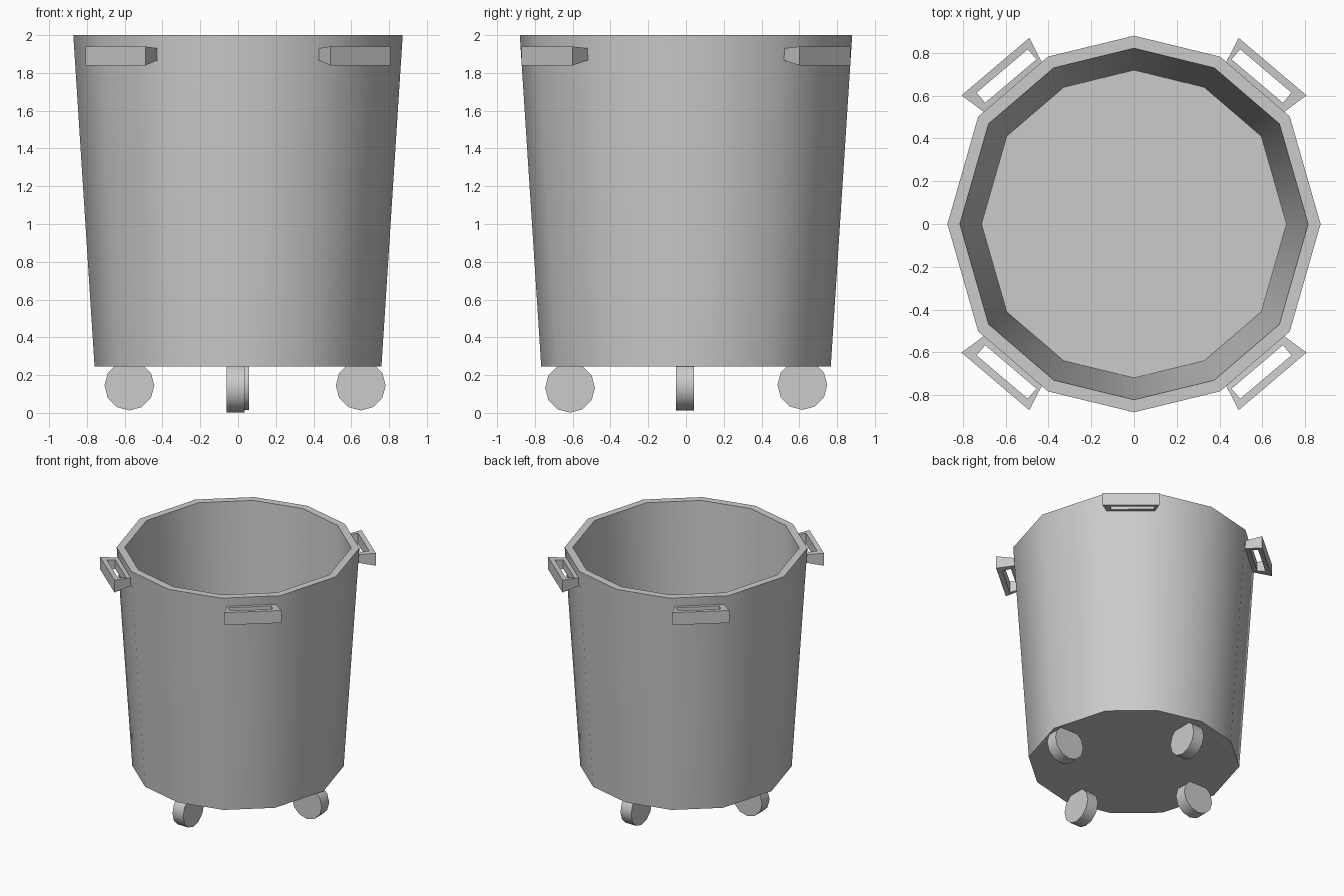
import bpy, bmesh, math
from mathutils import Matrix, Vector

if "Cube" in bpy.data.objects:
    bpy.data.objects.remove(bpy.data.objects["Cube"])


def make_object(name, bm, smooth):
    bmesh.ops.recalc_face_normals(bm, faces=bm.faces[:])
    mesh = bpy.data.meshes.new(name)
    bm.to_mesh(mesh)
    bm.free()
    obj = bpy.data.objects.new(name, mesh)
    bpy.context.collection.objects.link(obj)
    if smooth:
        bpy.ops.object.select_all(action='DESELECT')
        bpy.context.view_layer.objects.active = obj
        obj.select_set(True)
        bpy.ops.object.shade_smooth_by_angle(angle=math.radians(40))
    return obj


def bridge(bm, a, b):
    n = len(a)
    for i in range(n):
        bm.faces.new((a[i], a[(i + 1) % n], b[(i + 1) % n], b[i]))


# Twelve-sided outline of the rim, mirrored from one quarter
quarter = [(0.872, 0), (0.728, 0.502), (0.402, 0.782), (0, 0.88)]
half = quarter + [(-x, y) for x, y in reversed(quarter[:-1])]
outline = half + [(x, -y) for x, y in reversed(half[1:-1])]

# Tapered bin: outer base, outer rim, inner rim, inner floor
bm = bmesh.new()
rings = []
for scale, z in [(0.871, 0.245), (1, 2), (0.933, 2), (0.817, 0.32)]:
    rings.append([bm.verts.new((x * scale, y * scale, z)) for x, y in outline])
for a, b in zip(rings, rings[1:]):
    bridge(bm, a, b)
bm.faces.new(rings[0])
bm.faces.new(rings[-1])
make_object("bin_body", bm, True)

# Slotted handles on the four diagonal sides
normal = Vector((0.646, 0.763))
tangent = Vector((0.763, -0.646))


def handle(name, sx, sy):
    bm = bmesh.new()

    def loop(points, mid):
        verts = []
        for n, t, z in points:
            p = normal * n + tangent * (t + mid)
            verts.append(bm.verts.new((p.x * sx, p.y * sy, z)))
        return verts

    def rect(n0, n1, h0, h1, z0, z1, mid):
        return loop([(n0, -h0, z0), (n0, h0, z0), (n1, h1, z1), (n1, -h1, z1)], mid)

    top = rect(0.84, 0.98, 0.175, 0.208, 1.93, 1.94, 0.019)
    bottom = rect(0.84, 0.98, 0.175, 0.208, 1.868, 1.84, 0.019)
    slot_top = rect(0.882, 0.944, 0.157, 0.157, 1.933, 1.937, 0.008)
    slot_bottom = rect(0.882, 0.944, 0.157, 0.157, 1.86, 1.847, 0.008)
    for a, b in [(top, bottom), (bottom, slot_bottom),
                 (slot_bottom, slot_top), (slot_top, top)]:
        bridge(bm, a, b)
    make_object(name, bm, False)


for sx, side in ((1, "right"), (-1, "left")):
    for sy, end in ((1, "back"), (-1, "front")):
        handle(f"handle_{end}_{side}", sx, sy)


# Wheels under the base, rolling radially
def wheel(name, location, axis):
    bm = bmesh.new()
    turn = Matrix.Rotation(math.pi / 2, 4, axis)
    bmesh.ops.create_cone(bm, cap_ends=True, segments=12, radius1=0.132,
                          radius2=0.132, depth=0.095,
                          matrix=Matrix.Translation(location) @ turn)
    make_object(name, bm, True)


wheel("wheel_left", (-0.575, -0.005, 0.145), 'X')
wheel("wheel_right", (0.65, -0.005, 0.145), 'X')
wheel("wheel_front", (-0.013, -0.614, 0.133), 'Y')
wheel("wheel_back", (0.012, 0.616, 0.148), 'Y')
